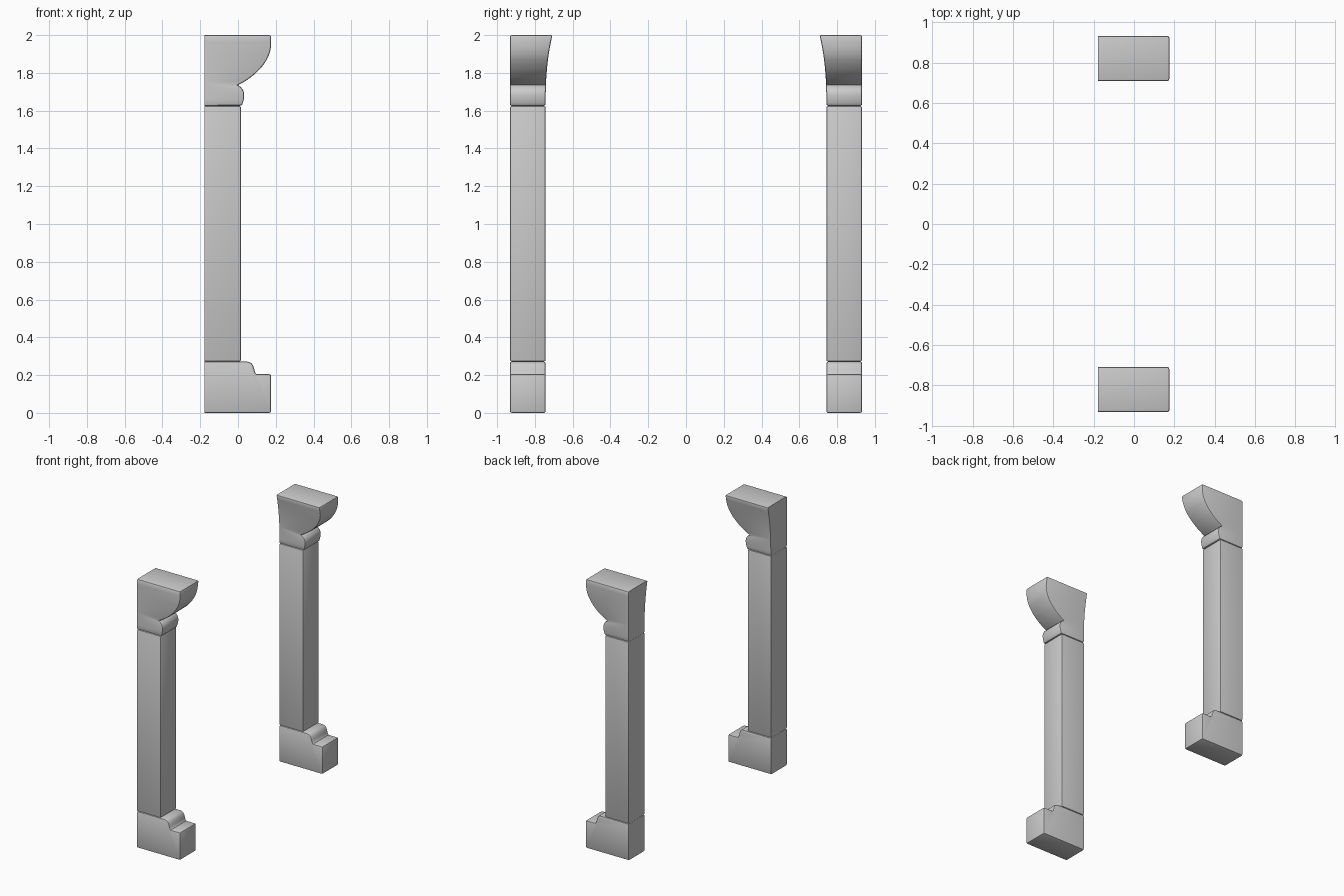
import bpy, bmesh, math
from mathutils import Vector
from mathutils.geometry import interpolate_bezier

if "Cube" in bpy.data.objects:
    bpy.data.objects.remove(bpy.data.objects["Cube"])

BACK = -0.178
OUTER, INNER = -0.932, -0.743
BEVEL = 0.009


def curve(a, b, c, d, n):
    pts = interpolate_bezier(*[Vector((p[0], p[1], 0)) for p in (a, b, c, d)], n)
    return [(p.x, p.y) for p in pts]


def flare(z):
    t = max(0.0, (z - 1.64) / 0.36)
    return 0.036 * t ** 2.4


def block(name, profile, flared=False):
    """Extrude an x-z profile along y, soften all but the back edges, mirror it."""
    bm = bmesh.new()
    face = bm.faces.new([bm.verts.new((x, OUTER, z)) for x, z in profile])
    ext = bmesh.ops.extrude_face_region(bm, geom=[face], use_keep_orig=True)
    for v in ext["geom"]:
        if isinstance(v, bmesh.types.BMVert):
            v.co.y = INNER
    bmesh.ops.recalc_face_normals(bm, faces=bm.faces)
    edges = [e for e in bm.edges
             if e.calc_face_angle_signed(0) > math.radians(35)
             and not all(abs(v.co.x - BACK) < 1e-4 for v in e.verts)]
    # concave corners on the side outline keep their rim bevel
    bmesh.ops.bevel(bm, geom=edges, offset=BEVEL, segments=2, profile=0.5,
                    affect='EDGES', clamp_overlap=False)
    if flared:
        # slice, then sweep the inner side outwards towards the top
        for i in range(14):
            bmesh.ops.bisect_plane(bm, geom=bm.verts[:] + bm.edges[:] + bm.faces[:],
                                   plane_co=(0, 0, 1.66 + i * 0.0235),
                                   plane_no=(0, 0, 1))
        for v in bm.verts:
            v.co.y += flare(v.co.z) * (v.co.y - OUTER) / (INNER - OUTER)
    mesh = bpy.data.meshes.new(name)
    bm.to_mesh(mesh)
    bm.free()
    obj = bpy.data.objects.new(name, mesh)
    bpy.context.collection.objects.link(obj)
    bpy.ops.object.select_all(action='DESELECT')
    obj.select_set(True)
    bpy.context.view_layer.objects.active = obj
    bpy.ops.object.shade_smooth_by_angle(angle=math.radians(32))
    mod = obj.modifiers.new("mirror", 'MIRROR')
    mod.use_axis = (False, True, False)
    mod.use_mirror_merge = False
    return obj


# stepped foot with a rounded upper moulding
step = curve((0.098, 0.205), (0.082, 0.215), (0.092, 0.268), (0.05, 0.271), 9)
block("pilaster_base", [(BACK, 0), (0.175, 0), (0.175, 0.205)] + step + [(BACK, 0.271)])

# plain square shaft
block("pilaster_shaft", [(BACK, 0.272), (0.016, 0.272), (0.016, 1.625), (BACK, 1.625)])

# capital: small roll below, large swelling bracket above
roll = curve((0.02, 1.626), (0.038, 1.672), (0.042, 1.712), (0.0, 1.735), 9)
bracket = curve((0.0, 1.735), (0.09, 1.78), (0.175, 1.86), (0.175, 1.955), 14)
block("pilaster_capital",
      [(BACK, 1.626)] + roll + bracket[1:] + [(0.175, 2.0), (BACK, 2.0)], flared=True)
